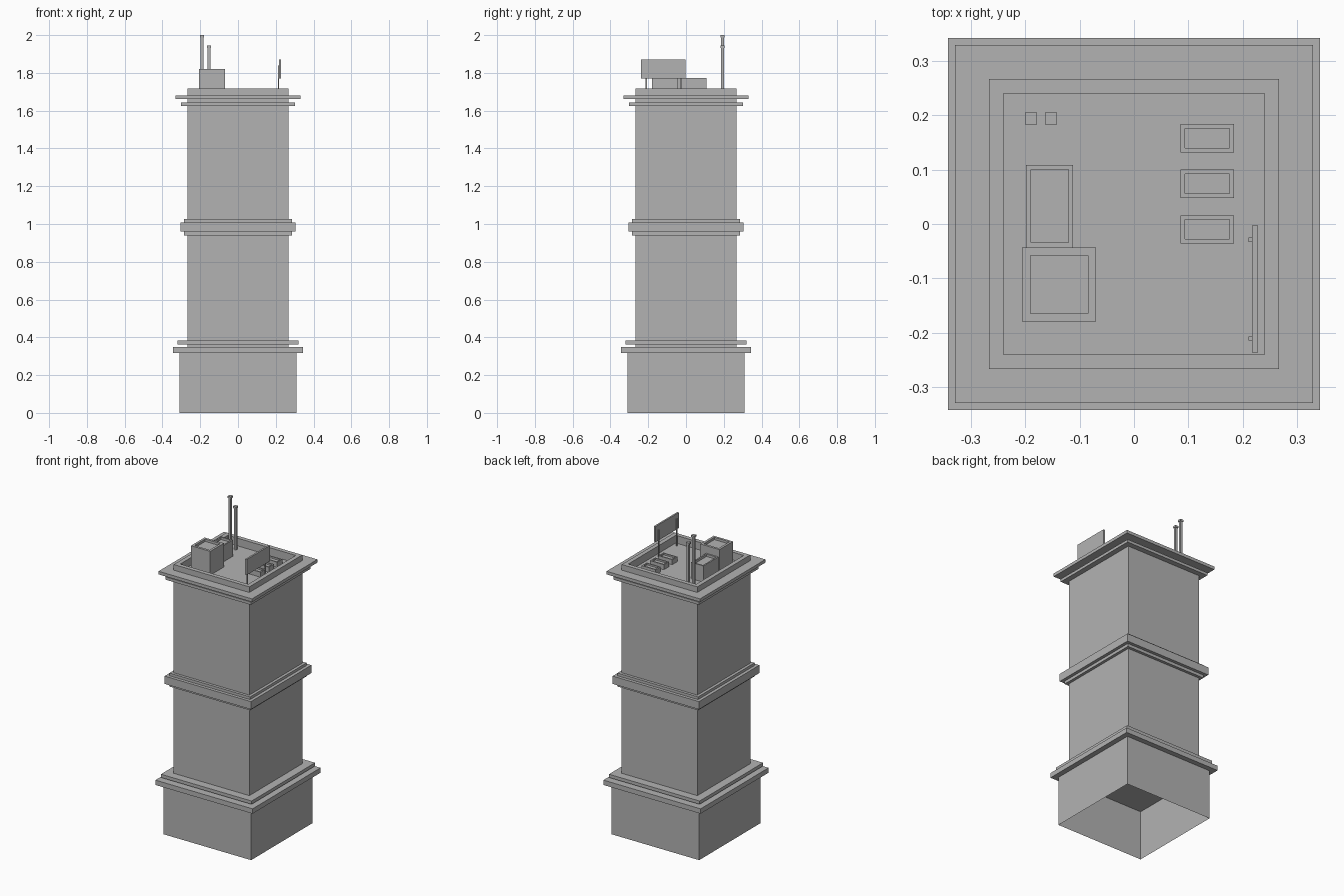
import bpy
import bmesh

cube = bpy.data.objects.get("Cube")
if cube:
    bpy.data.objects.remove(cube, do_unlink=True)

grey = bpy.data.materials.new("stone_grey")
grey.use_nodes = True
GREY = (0.45, 0.45, 0.45, 1)
grey.diffuse_color = GREY
grey.node_tree.nodes["Principled BSDF"].inputs["Base Color"].default_value = GREY

ROOF = 1.668
SHAFT = 0.267


def loft(name, levels, center=(0, 0), bottom=True, top=True):
    """Stack rectangles given as (half_x, half_y, z) and skin them."""
    bm = bmesh.new()
    cx, cy = center
    rings = []
    for hx, hy, z in levels:
        corners = ((-hx, -hy), (hx, -hy), (hx, hy), (-hx, hy))
        rings.append([bm.verts.new((cx + x, cy + y, z)) for x, y in corners])
    for low, high in zip(rings, rings[1:]):
        for i in range(4):
            j = (i + 1) % 4
            bm.faces.new((low[i], low[j], high[j], high[i]))
    if bottom:
        bm.faces.new(rings[0][::-1])
    if top:
        bm.faces.new(rings[-1])
    mesh = bpy.data.meshes.new(name)
    bm.to_mesh(mesh)
    bm.free()
    mesh.materials.append(grey)
    obj = bpy.data.objects.new(name, mesh)
    bpy.context.collection.objects.link(obj)
    return obj


def band(name, half, z0, z1):
    return loft(name, [(half, half, z0), (half, half, z1)])


def box(name, x0, x1, y0, y1, z0, z1):
    hx, hy = (x1 - x0) / 2, (y1 - y0) / 2
    return loft(name, [(hx, hy, z0), (hx, hy, z1)], (x0 + hx, y0 + hy))


def tray_box(name, x0, x1, y0, y1, top, rim, depth):
    """Roof box with a recessed top inside a thin rim."""
    hx, hy = (x1 - x0) / 2, (y1 - y0) / 2
    levels = [(hx, hy, ROOF), (hx, hy, top),
              (hx - rim, hy - rim, top), (hx - rim, hy - rim, top - depth)]
    return loft(name, levels, (x0 + hx, y0 + hy))


# Hollow base, open underneath
loft("base", [(0.31, 0.31, 0), (0.31, 0.31, 0.318)], bottom=False, top=False)

# Main shaft, ending in a parapet around the sunken roof
loft("shaft_and_parapet", [(SHAFT, SHAFT, 0.349), (SHAFT, SHAFT, 1.717),
                           (0.24, 0.24, 1.717), (0.24, 0.24, ROOF)])

# Bands: lower cornice, middle belt, upper cornice
band("base_cornice", 0.343, 0.318, 0.349)
band("base_ledge", 0.32, 0.363, 0.384)
band("belt_lower_step", 0.285, 0.94, 0.959)
band("belt", 0.305, 0.959, 1.009)
band("belt_upper_step", 0.285, 1.009, 1.026)
band("top_ledge", 0.301, 1.624, 1.642)
# The widest ledge is a ring, so that the roof stays sunken inside it
loft("top_cornice", [(SHAFT, SHAFT, 1.661), (0.33, 0.33, 1.661),
                     (0.33, 0.33, 1.681), (SHAFT, SHAFT, 1.681)],
     bottom=False, top=False)

# Roof housings
tray_box("tall_roof_housing", -0.206, -0.07, -0.18, -0.043, 1.82, 0.015, 0.015)
tray_box("low_roof_housing", -0.199, -0.112, -0.043, 0.109, 1.772, 0.009, 0.015)

# Row of three vents
for i in range(3):
    y = -0.01 + 0.084 * i
    tray_box(f"vent_{i + 1}", 0.086, 0.184, y - 0.026, y + 0.026, 1.7, 0.008, 0.01)

# Two capped flues
for i, (x, top) in enumerate(((-0.19, 2.0), (-0.153, 1.945))):
    r, cap = 0.0075, 0.011
    loft(f"flue_{i + 1}", [(r, r, ROOF), (r, r, top - 0.012),
                           (cap, cap, top - 0.012), (cap, cap, top)], (x, 0.194))

# Sign panel on two posts
box("sign_panel", 0.217, 0.228, -0.237, -0.003, 1.77, 1.87)
for side, y in (("front", -0.211), ("back", -0.029)):
    box(f"sign_post_{side}", 0.211, 0.217, y - 0.004, y + 0.004, ROOF, 1.84)
